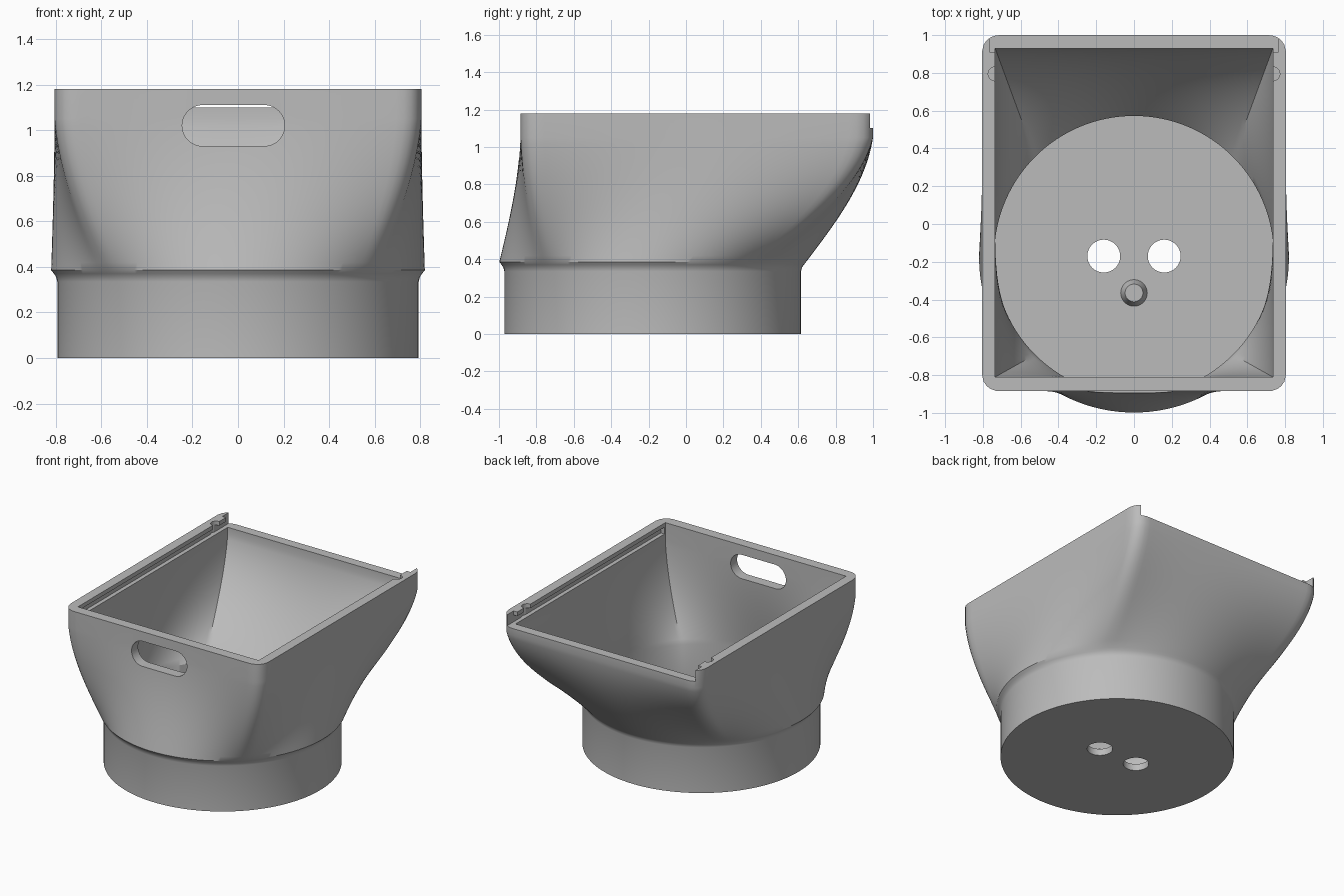
import bpy, bmesh, math
from mathutils import Matrix

if "Cube" in bpy.data.objects:
    bpy.data.objects.remove(bpy.data.objects["Cube"])

N = 256  # points per ring, a multiple of 8 so corners fall on points

grey = bpy.data.materials.new("grey plastic")
grey.diffuse_color = (0.5, 0.5, 0.5, 1)
grey.use_nodes = True
grey.node_tree.nodes["Principled BSDF"].inputs["Base Color"].default_value = grey.diffuse_color


def finish(bm, name):
    bmesh.ops.recalc_face_normals(bm, faces=bm.faces)
    me = bpy.data.meshes.new(name)
    bm.to_mesh(me)
    bm.free()
    me.materials.append(grey)
    ob = bpy.data.objects.new(name, me)
    bpy.context.collection.objects.link(ob)
    return ob


def section(t, z, r, cy, rect):
    """Ring that blends a circle (t=0) into a rounded rectangle (t=1)."""
    hw, y0, y1, rad = rect
    my, hd = (y0 + y1) / 2, (y1 - y0) / 2
    pts = []
    for i in range(N):
        a = 2 * math.pi * i / N
        c, s = math.cos(a), math.sin(a)
        m = max(abs(c), abs(s))
        px, py = c / m * hw, s / m * hd
        kx, ky = abs(px) - (hw - rad), abs(py) - (hd - rad)
        if rad > 0 and kx > 0 and ky > 0:
            f = rad / math.hypot(kx, ky)
            px = math.copysign(hw - rad + kx * f, px)
            py = math.copysign(hd - rad + ky * f, py)
        pts.append(((1 - t) * r * c + t * px,
                    (1 - t) * (cy + r * s) + t * (my + py), z))
    return pts


def loft(name, rings):
    bm = bmesh.new()
    vs = [[bm.verts.new(p) for p in ring] for ring in rings]
    for a, b in zip(vs, vs[1:]):
        for i in range(N):
            j = (i + 1) % N
            bm.faces.new((a[i], a[j], b[j], b[i]))
    bm.faces.new(vs[0][::-1])
    bm.faces.new(vs[-1])
    return finish(bm, name)


def box(name, x0, x1, y0, y1, z0, z1):
    bm = bmesh.new()
    bmesh.ops.create_cube(bm, size=1)
    for v in bm.verts:
        v.co = ((x0 + x1) / 2 + v.co.x * (x1 - x0),
                (y0 + y1) / 2 + v.co.y * (y1 - y0),
                (z0 + z1) / 2 + v.co.z * (z1 - z0))
    return finish(bm, name)


def cone(name, x, y, z0, z1, r0, r1):
    bm = bmesh.new()
    bmesh.ops.create_cone(bm, cap_ends=True, segments=48, radius1=r0, radius2=r1,
                          depth=z1 - z0, matrix=Matrix.Translation((x, y, (z0 + z1) / 2)))
    return finish(bm, name)


def cut(ob, cutter):
    mod = ob.modifiers.new("cut", 'BOOLEAN')
    mod.operation = 'DIFFERENCE'
    mod.solver = 'EXACT'
    mod.object = cutter
    bpy.context.view_layer.objects.active = ob
    bpy.ops.object.modifier_apply(modifier=mod.name)
    bpy.data.objects.remove(cutter, do_unlink=True)


# Height profile of the flare from round collar to rectangular rim
def flare(k):
    z = 0.385 + k * 0.665
    return (0.28 * k + 0.72 * math.sin(k * math.pi / 2)) if k < 1 else 1.0, z


steps = [flare(k / 20) for k in range(21)]
OUT = (0.805, -0.885, 1.0, 0.09)
INN = (0.735, -0.81, 0.93, 0.0)

# Outer body: round base, small cove under the collar, flare, straight rim
rings = [section(0, z, r, -0.178, OUT) for z, r in
         ((0, 0.793), (0.335, 0.793), (0.355, 0.798), (0.37, 0.808))]
rings += [section(t, z, 0.82, -0.178, OUT) for t, z in steps]
rings.append(section(1, 1.18, 0.82, -0.178, OUT))
hopper = loft("hopper_body", rings)

# Inner cavity above a thin floor
rings = [section(0, 0.05, 0.74, -0.168, INN)]
rings += [section(t, z, 0.74, -0.168, INN) for t, z in steps]
rings.append(section(1, 1.3, 0.74, -0.168, INN))
cut(hopper, loft("cavity", rings))

# Slot for a sliding lid, open at the back
cut(hopper, box("lid_groove", -0.765, 0.765, -0.80, 0.95, 1.10, 1.15))
cut(hopper, box("lid_gate", -0.765, 0.765, 0.91, 1.2, 1.10, 1.3))

# Latch notches and floor holes
for s in (-1, 1):
    cut(hopper, cone("latch_notch", s * 0.735, 0.795, 1.10, 1.3, 0.037, 0.037))
    cut(hopper, cone("floor_hole", s * 0.16, -0.17, -0.1, 0.2, 0.087, 0.087))

# Rounded handle slot in the front wall
bm = bmesh.new()
slot = []
for i in range(50):
    a = math.pi * (i if i < 25 else i - 1) / 24 - math.pi / 2
    cx = 0.115 if i < 25 else -0.155
    slot.append(bm.verts.new((cx + 0.09 * math.cos(a), -1.1, 1.02 + 0.09 * math.sin(a))))
face = bm.faces.new(slot)
ext = bmesh.ops.extrude_face_region(bm, geom=[face])
for v in ext["geom"]:
    if isinstance(v, bmesh.types.BMVert):
        v.co.y = -0.7
# keep the slot a closed solid
if not any(all(abs(v.co.y + 1.1) < 1e-5 for v in f.verts) for f in bm.faces):
    bm.faces.new(slot)
cut(hopper, finish(bm, "handle_slot"))

# Tapered peg on the floor
peg = cone("floor_peg", 0, -0.365, 0.045, 0.12, 0.072, 0.047)

for ob in (hopper, peg):
    bpy.ops.object.select_all(action='DESELECT')
    ob.select_set(True)
    bpy.context.view_layer.objects.active = ob
    bpy.ops.object.shade_smooth_by_angle(angle=math.radians(30))
